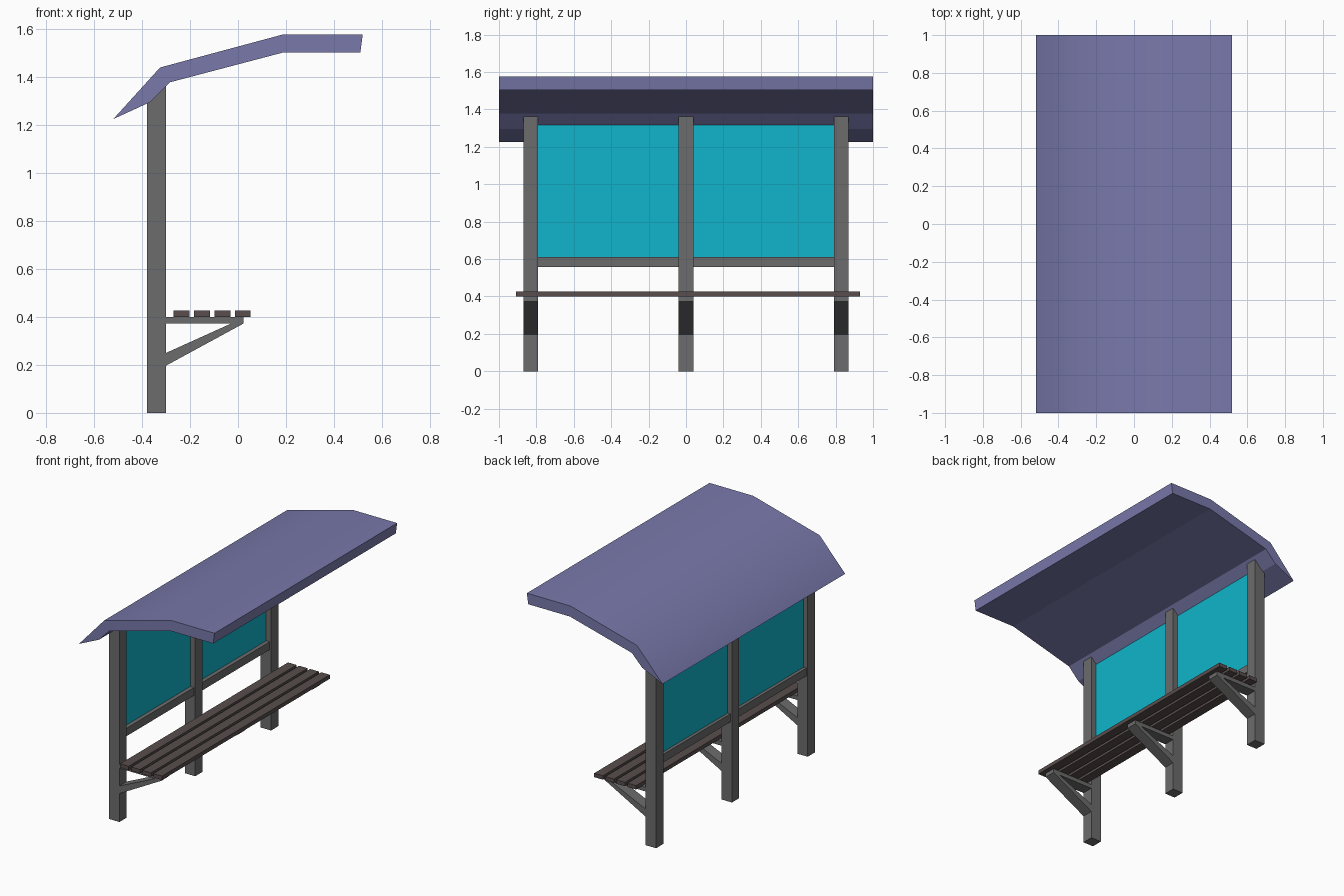
import bpy
import bmesh

if "Cube" in bpy.data.objects:
    bpy.data.objects.remove(bpy.data.objects["Cube"])


def material(name, rgb):
    m = bpy.data.materials.new(name)
    m.diffuse_color = (*rgb, 1.0)
    m.use_nodes = True
    m.node_tree.nodes["Principled BSDF"].inputs["Base Color"].default_value = m.diffuse_color
    return m


STEEL = material("steel", (0.15, 0.15, 0.15))
ROOF = material("roof_blue", (0.19, 0.19, 0.41))
GLASS = material("glass_cyan", (0.005, 0.46, 0.60))
WOOD = material("dark_wood", (0.10, 0.075, 0.075))


def extrude(name, profile, y0, y1, mat):
    """Extrude an x-z profile from y0 to y1."""
    bm = bmesh.new()
    face = bm.faces.new([bm.verts.new((x, y0, z)) for x, z in profile])
    new = bmesh.ops.extrude_face_region(bm, geom=[face], use_keep_orig=True)["geom"]
    moved = [v for v in new if isinstance(v, bmesh.types.BMVert)]
    bmesh.ops.translate(bm, verts=moved, vec=(0, y1 - y0, 0))
    bmesh.ops.recalc_face_normals(bm, faces=bm.faces)
    mesh = bpy.data.meshes.new(name)
    bm.to_mesh(mesh)
    bm.free()
    mesh.materials.append(mat)
    ob = bpy.data.objects.new(name, mesh)
    bpy.context.collection.objects.link(ob)
    return ob


def bar(name, x0, x1, z0, z1, y0, y1, mat):
    return extrude(name, [(x0, z0), (x1, z0), (x1, z1), (x0, z1)], y0, y1, mat)


# Curved canopy: smooth on top, flat beneath and at the ends
roof = extrude("roof", [(-0.52, 1.225), (-0.325, 1.44), (0.185, 1.577), (0.52, 1.577),
                        (0.51, 1.503), (0.19, 1.503), (-0.285, 1.378), (-0.365, 1.296)],
               -1, 1, ROOF)
for p in roof.data.polygons:
    p.use_smooth = p.normal.z > 0.3

# Posts trimmed to the canopy underside, each with a triangulated bench bracket
W = 0.04
post_centres = {"left": -0.83, "middle": 0.0, "right": 0.83}
for side, y in post_centres.items():
    extrude(f"{side}_post", [(-0.38, 0), (-0.30, 0), (-0.30, 1.363),
                             (-0.365, 1.296), (-0.38, 1.289)], y - W, y + W, STEEL)
    extrude(f"{side}_bracket_arm", [(-0.30, 0.372), (-0.03, 0.372), (0.022, 0.372),
                                    (0.022, 0.40), (-0.30, 0.40)], y - W, y + W, STEEL)
    extrude(f"{side}_bracket_brace", [(-0.30, 0.197), (0.022, 0.372), (-0.03, 0.372),
                                      (-0.30, 0.25)], y - W, y + W, STEEL)

# Rear glass panes standing on rails between the posts
for side, y0, y1 in (("left", -0.79, -0.04), ("right", 0.04, 0.79)):
    bar(f"{side}_rail", -0.37, -0.31, 0.557, 0.612, y0, y1, STEEL)
    bar(f"{side}_glass", -0.348, -0.338, 0.612, 1.318, y0, y1, GLASS)

# Bench slats
for i in range(4):
    x = -0.268 + i * 0.085
    bar(f"bench_slat_{i + 1}", x, x + 0.066, 0.40, 0.427, -0.908, 0.93, WOOD)
